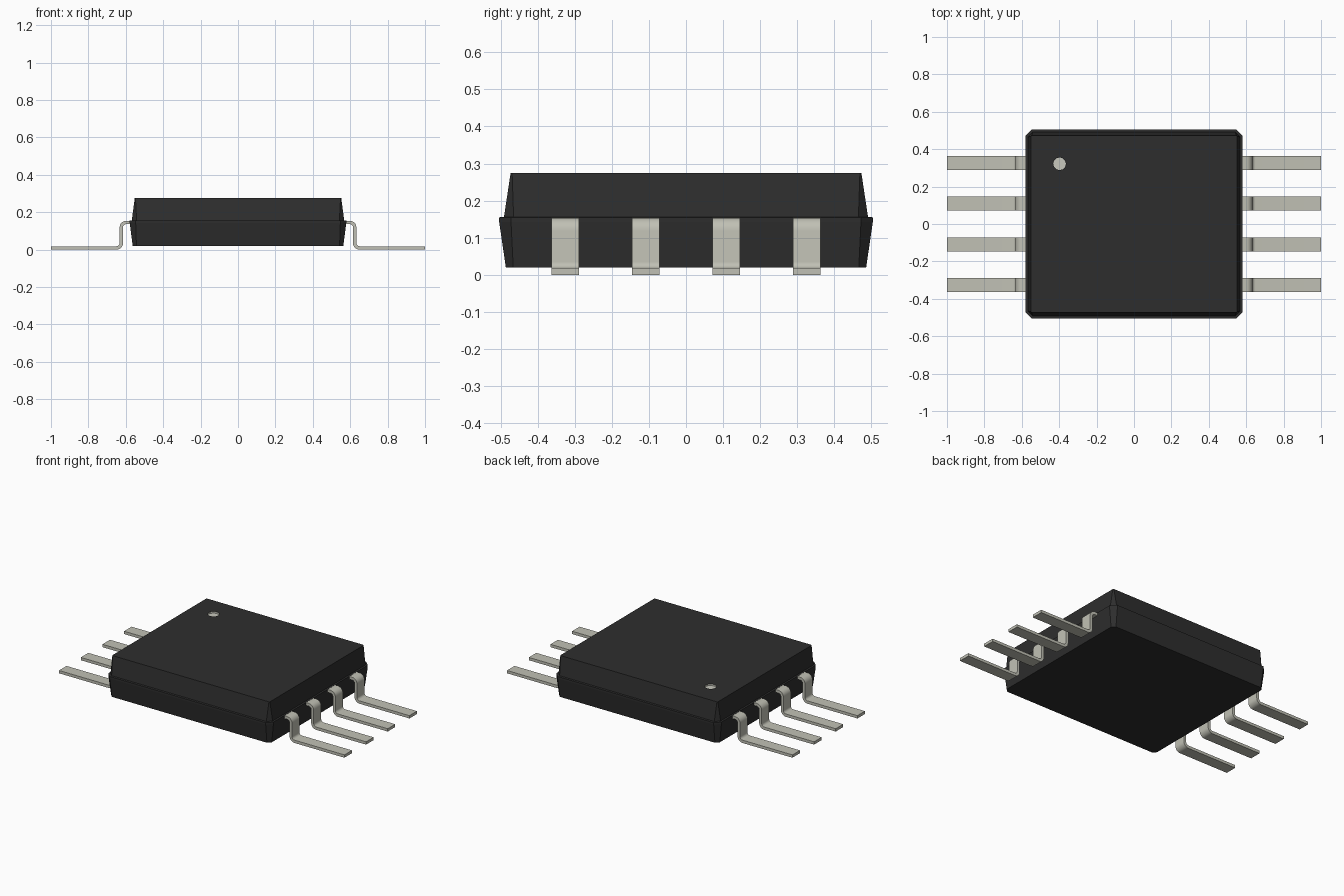
import bpy, bmesh, math
from mathutils import Vector

cube = bpy.data.objects.get("Cube")
if cube:
    bpy.data.objects.remove(cube, do_unlink=True)


def material(name, rgb):
    m = bpy.data.materials.new(name)
    m.use_nodes = True
    m.diffuse_color = (*rgb, 1)
    bsdf = next(n for n in m.node_tree.nodes if n.type == 'BSDF_PRINCIPLED')
    bsdf.inputs["Base Color"].default_value = (*rgb, 1)
    bsdf.inputs["Roughness"].default_value = 0.6
    return m


black = material("black plastic", (0.027, 0.027, 0.027))
metal = material("pale metal", (0.53, 0.53, 0.46))
pale = material("pale marker", (0.58, 0.58, 0.51))


def make_object(name, bm, *mats):
    bmesh.ops.recalc_face_normals(bm, faces=bm.faces)
    mesh = bpy.data.meshes.new(name)
    bm.to_mesh(mesh)
    bm.free()
    for m in mats:
        mesh.materials.append(m)
    ob = bpy.data.objects.new(name, mesh)
    bpy.context.collection.objects.link(ob)
    return ob


def loft(bm, rings):
    """Skin a list of closed point rings and cap both ends."""
    rings = [[bm.verts.new(p) for p in ring] for ring in rings]
    for a, b in zip(rings, rings[1:]):
        for i in range(len(a)):
            j = (i + 1) % len(a)
            bm.faces.new((a[i], a[j], b[j], b[i]))
    bm.faces.new(rings[0])
    bm.faces.new(rings[-1])


def chamfered_ring(hx, hy, c, z):
    quarter = [(hx, hy - c), (hx - c, hy)]
    pts = quarter + [(-x, y) for x, y in reversed(quarter)]
    return [(x, y, z) for x, y in pts + [(-x, -y) for x, y in pts]]


# Package body: tapered lower half with a lip, then a slimmer upper half
bm = bmesh.new()
loft(bm, [chamfered_ring(*r) for r in (
    (0.563, 0.486, 0.02, 0.02),
    (0.579, 0.504, 0.032, 0.143),
    (0.579, 0.504, 0.032, 0.155),
    (0.568, 0.491, 0.026, 0.156),
    (0.552, 0.473, 0.004, 0.275))])
body = make_object("body", bm, black, pale)

# Shallow round dimple marking the first pin
bm = bmesh.new()
bmesh.ops.create_cone(bm, cap_ends=True, segments=12, radius1=0.034, radius2=0.034, depth=0.04)
bmesh.ops.translate(bm, verts=bm.verts, vec=(-0.398, 0.322, 0.285))
cutter = make_object("marker_cutter", bm, pale)
cutter.hide_render = True
cut = body.modifiers.new("marker dimple", 'BOOLEAN')
cut.operation = 'DIFFERENCE'
cut.solver = 'EXACT'
cut.object = cutter
bpy.context.view_layer.objects.active = body
bpy.ops.object.modifier_apply(modifier=cut.name)
bpy.data.objects.remove(cutter, do_unlink=True)
for f in body.data.polygons:
    x, y, z = f.center
    in_dimple = math.hypot(x + 0.398, y - 0.322) < 0.04 and z < 0.274
    f.material_index = 1 if in_dimple and z > 0.2 else 0


# Lead centre line: shoulder, two rounded bends, flat foot
def arc(cx, cz, r, start, end, steps=6):
    angles = [math.radians(start + (end - start) * i / steps) for i in range(steps + 1)]
    return [Vector((cx + r * math.cos(a), 0, cz + r * math.sin(a))) for a in angles]


R, X, TOP, LOW = 0.026, 0.624, 0.145, 0.009
path = ([Vector((0.56, 0, TOP))] + arc(X - R, TOP - R, R, 90, 0)
        + arc(X + R, LOW + R, R, 180, 270) + [Vector((1.0, 0, LOW))])


def lead(name, y, side):
    half_thick, half_wide = 0.009, 0.0375
    rings = []
    for i, p in enumerate(path):
        t = (path[min(i + 1, len(path) - 1)] - path[max(i - 1, 0)]).normalized()
        if i in (0, len(path) - 1):
            t = Vector((1, 0, 0))
        n = Vector((-t.z, 0, t.x)) * half_thick
        w = Vector((0, half_wide, 0))
        ring = [p + n + w, p + n - w, p - n - w, p - n + w]
        rings.append([(side * v.x, v.y + y, v.z) for v in ring])
    bm = bmesh.new()
    loft(bm, rings)
    ob = make_object(name, bm, metal)
    bpy.ops.object.select_all(action='DESELECT')
    ob.select_set(True)
    bpy.context.view_layer.objects.active = ob
    bpy.ops.object.shade_smooth_by_angle(angle=math.radians(35))


# Four leads along each side
for side, label in ((1, "left"), (-1, "right")):
    for k in range(4):
        lead(f"{label}_lead_{k + 1}", (k - 1.5) * 0.217, side)
